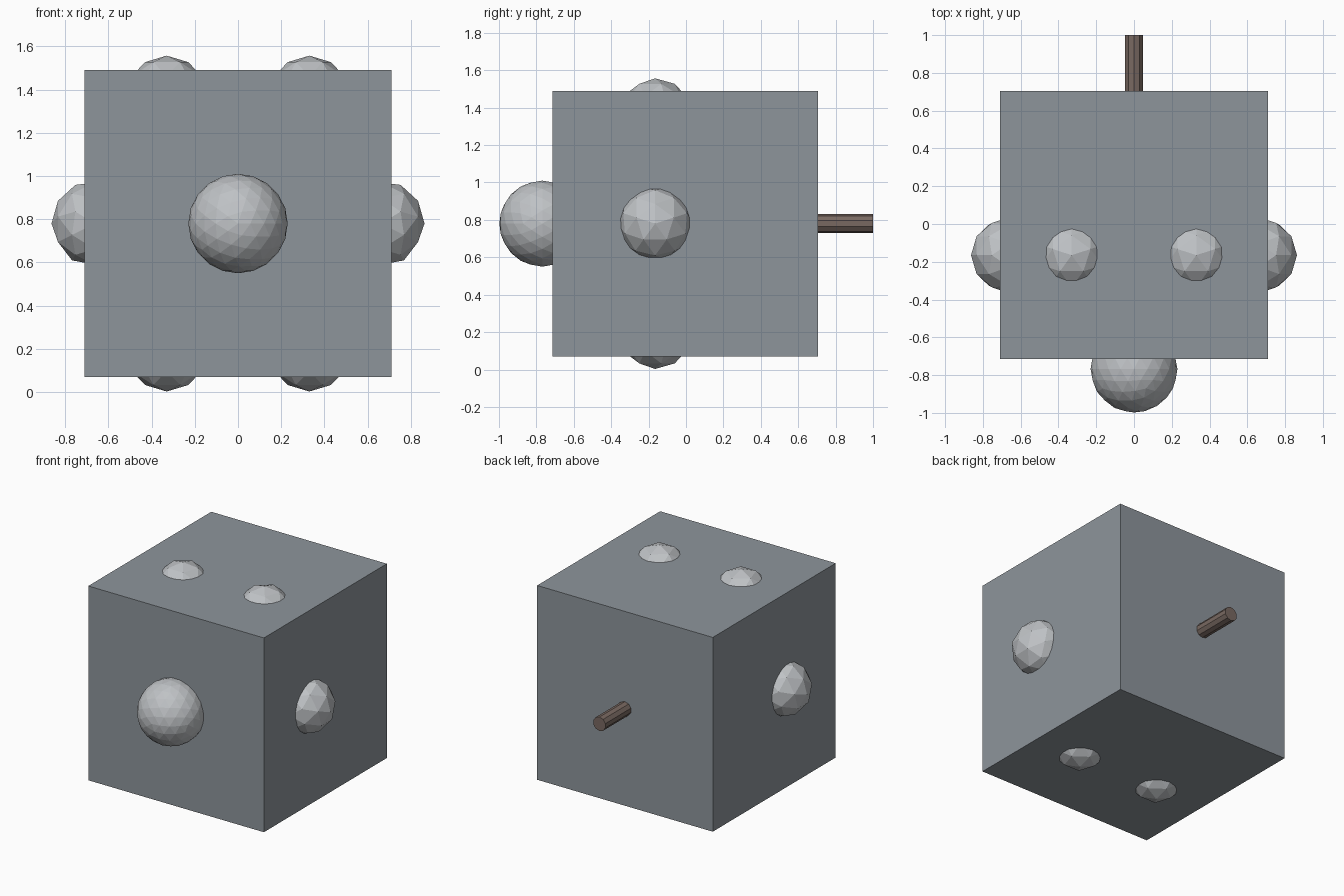
import bpy
from math import radians

if "Cube" in bpy.data.objects:
    bpy.data.objects.remove(bpy.data.objects["Cube"])


def material(name, rgb):
    m = bpy.data.materials.new(name)
    m.diffuse_color = (*rgb, 1)
    m.use_nodes = True
    m.node_tree.nodes["Principled BSDF"].inputs["Base Color"].default_value = m.diffuse_color
    return m


def finish(name, mat=None):
    ob = bpy.context.object
    ob.name = name
    if mat:
        ob.data.materials.append(mat)
    return ob


def ball(name, loc, r, sub, rot, mat):
    bpy.ops.mesh.primitive_ico_sphere_add(
        subdivisions=sub, radius=r, location=loc,
        rotation=[radians(a) for a in rot])
    return finish(name, mat)


slate = material("slate", (0.27, 0.30, 0.33))
pale = material("pale_grey", (0.52, 0.54, 0.56))
brown = material("brown", (0.19, 0.14, 0.12))

CZ = 0.78    # height of the body centre
KY = -0.165  # depth of the side and top knobs

# Cube body
bpy.ops.mesh.primitive_cube_add(size=1.42, location=(0, -0.005, CZ))
finish("body", slate)

# Round front knob
ball("front_knob", (0, -0.768, CZ), 0.23, 3, (90, 0, 0), pale)

# Partly sunken knobs: one on each side, two above and two below
for side, s in (("left", -1), ("right", 1)):
    ball(side + "_knob", (s * 0.663, KY, CZ), 0.2, 2,
         (0, 90, 180 if s > 0 else 0), pale)
    for level, t in (("upper", 1), ("lower", -1)):
        ball(f"{level}_{side}_knob", (s * 0.33, KY, CZ + t * 0.577), 0.2, 2,
             (0, 0, t * 90), pale)

# Thin rear rod
bpy.ops.mesh.primitive_cylinder_add(
    vertices=10, radius=0.051, depth=0.4, location=(0, 0.8, CZ),
    rotation=(radians(90), 0, 0))
finish("rear_rod", brown)
